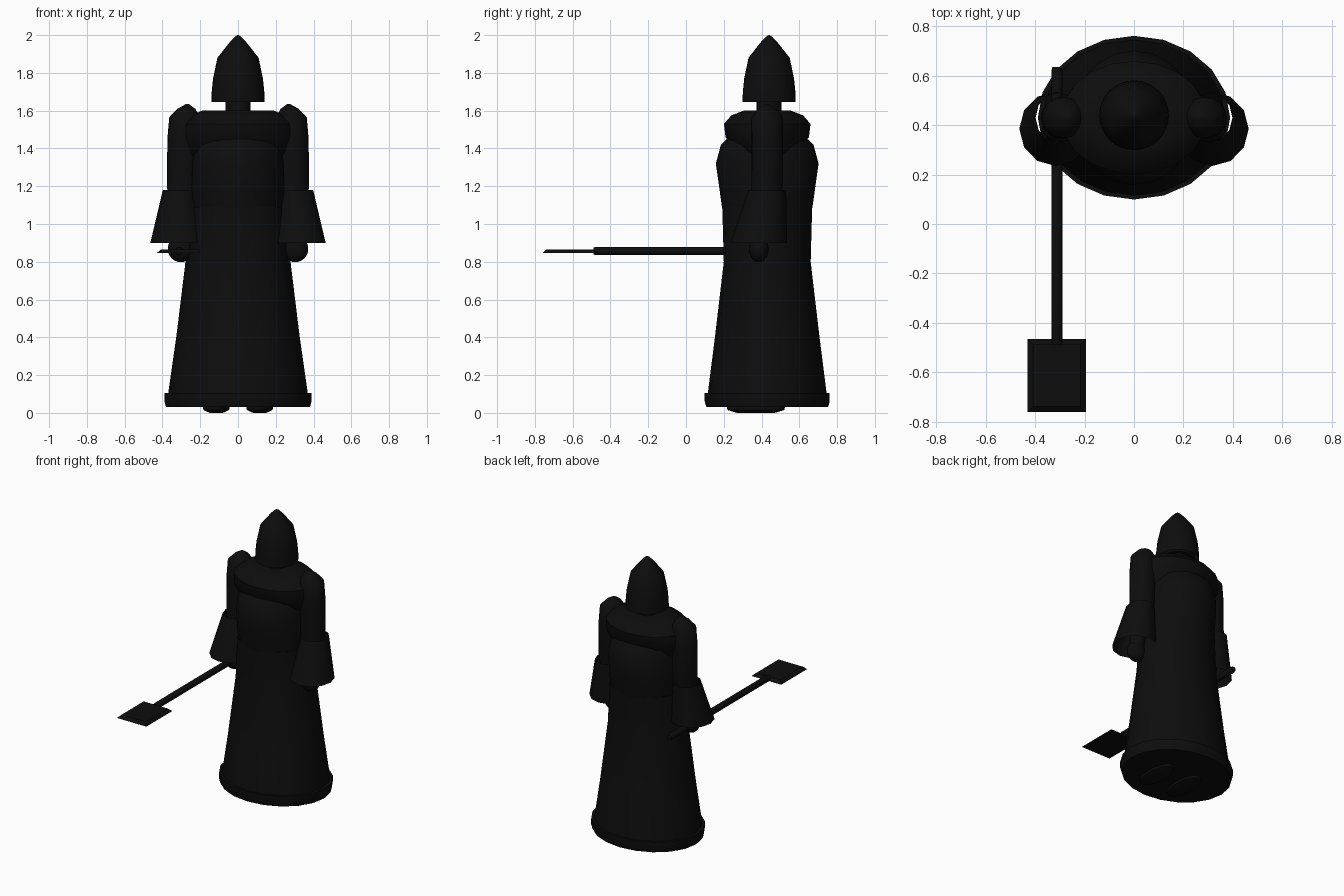
import bpy, bmesh, math

if "Cube" in bpy.data.objects:
    bpy.data.objects.remove(bpy.data.objects["Cube"])

CY = 0.43  # depth of the body axis


def material(name, v):
    m = bpy.data.materials.new(name)
    m.diffuse_color = (v, v, v, 1)
    m.use_nodes = True
    m.node_tree.nodes["Principled BSDF"].inputs["Base Color"].default_value = m.diffuse_color
    return m


BLACK = material("near_black", 0.004)


def finish(name, bm, angle=40):
    bmesh.ops.recalc_face_normals(bm, faces=bm.faces)
    me = bpy.data.meshes.new(name)
    bm.to_mesh(me)
    bm.free()
    me.materials.append(BLACK)
    ob = bpy.data.objects.new(name, me)
    bpy.context.collection.objects.link(ob)
    bpy.ops.object.select_all(action='DESELECT')
    ob.select_set(True)
    bpy.context.view_layer.objects.active = ob
    bpy.ops.object.shade_smooth_by_angle(angle=math.radians(angle))
    return ob


def loft(name, rings, sides=20, cap_low=True, cap_high=True, angle=40):
    """Stack elliptical rings given as (x, y, z, radius_x, radius_y)."""
    bm = bmesh.new()
    loops = []
    for x, y, z, rx, ry in rings:
        loops.append([bm.verts.new((x + rx * math.cos(math.tau * i / sides),
                                    y + ry * math.sin(math.tau * i / sides), z))
                      for i in range(sides)])
    for a, b in zip(loops, loops[1:]):
        for i in range(sides):
            j = (i + 1) % sides
            bm.faces.new((a[i], a[j], b[j], b[i]))
    if cap_low:
        bm.faces.new(loops[0])
    if cap_high:
        bm.faces.new(loops[-1])
    return finish(name, bm, angle)


def body(name, profile, **kw):
    return loft(name, [(0, CY, z, rx, ry) for z, rx, ry in profile], **kw)


# Robe and hem band
body("robe_skirt", [(0.05, 0.375, 0.32), (0.1, 0.37, 0.315), (0.4, 0.327, 0.277),
                    (0.8, 0.278, 0.23), (1.09, 0.255, 0.238)])
body("hem_band", [(0.03, 0.381, 0.322), (0.06, 0.389, 0.331),
                  (0.105, 0.389, 0.331), (0.105, 0.365, 0.31)])

# Torso and shoulder mantle
body("torso", [(1.07, 0.245, 0.236), (1.1, 0.25, 0.241), (1.2, 0.255, 0.255),
               (1.32, 0.25, 0.272), (1.42, 0.235, 0.245), (1.5, 0.2, 0.16)])
body("mantle", [(1.33, 0.26, 0.08), (1.38, 0.28, 0.16), (1.46, 0.3, 0.221),
                (1.53, 0.295, 0.229), (1.575, 0.25, 0.19), (1.602, 0.185, 0.12)])

# Neck, head and pointed hood
loft("neck", [(0, 0.44, 1.57, 0.066, 0.066), (0, 0.44, 1.72, 0.066, 0.066)], 24)
loft("hood", [(0, 0.44, z, r, r) for z, r in
              ((1.645, 0.141), (1.7, 0.139), (1.77, 0.132), (1.88, 0.109),
               (1.965, 0.042), (1.99, 0.018), (2.0, 0.003))], 32, cap_low=False)
loft("head", [(0, 0.44, z, r, r) for z, r in
              ((1.66, 0.09), (1.69, 0.12), (1.78, 0.12), (1.86, 0.09))], 24)

for side, s in (("left", 1), ("right", -1)):
    # Arm with rounded shoulder
    loft(side + "_arm", [(s * x, y, z, r, r) for x, y, z, r in
                         ((0.305, 0.385, 0.88, 0.045), (0.3, 0.41, 1.05, 0.06),
                          (0.293, CY, 1.2, 0.083), (0.29, CY, 1.45, 0.084),
                          (0.282, CY, 1.565, 0.082), (0.273, CY, 1.61, 0.047),
                          (0.268, CY, 1.635, 0.008))], 20)
    # Flared open sleeve
    loft(side + "_sleeve", [(s * 0.308, CY, 1.18, 0.09, 0.1),
                            (s * 0.318, 0.385, 0.9, 0.146, 0.15)],
         12, cap_low=False, cap_high=False)
    # Fist
    bm = bmesh.new()
    bmesh.ops.create_uvsphere(bm, u_segments=20, v_segments=12, radius=1)
    for v in bm.verts:
        v.co = (s * 0.303 + v.co.x * 0.069, 0.385 + v.co.y * 0.052, 0.868 + v.co.z * 0.07)
    finish(side + "_hand", bm)
    # Shoe with a flat sole
    loft(side + "_shoe", [(s * 0.115, 0.37, z, rx, ry) for z, rx, ry in
                          ((0.0, 0.035, 0.1), (0.015, 0.068, 0.15),
                           (0.05, 0.075, 0.16), (0.1, 0.06, 0.12))], 20)

# Long handle held forward
handle = loft("handle", [(0, 0, -0.49, 0.018, 0.018), (0, 0, -0.48, 0.022, 0.022),
                         (0, 0, 0.62, 0.022, 0.022), (0, 0, 0.635, 0.018, 0.018)], 16)
handle.rotation_euler.x = -math.pi / 2
handle.location = (-0.312, 0, 0.857)

# Flat blade with bevelled rim
bm = bmesh.new()
bmesh.ops.create_cube(bm, size=1)
for v in bm.verts:
    inset = 0.022 if v.co.z > 0 else 0
    v.co = (-0.3125 + v.co.x * (0.235 - 2 * inset),
            -0.6125 + v.co.y * (0.295 - 2 * inset), 0.856 + v.co.z * 0.02)
finish("blade", bm, 10)
